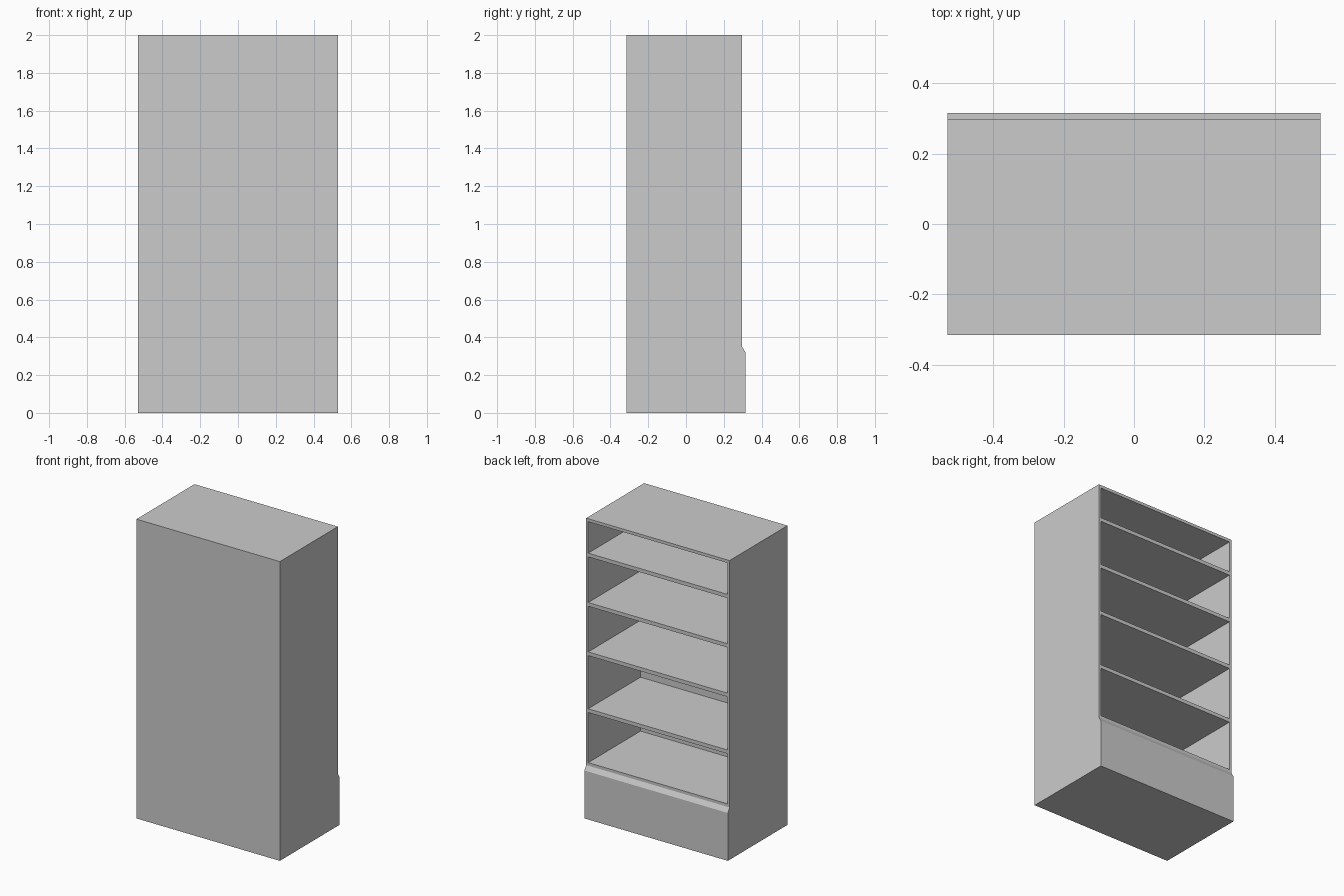
import bpy, bmesh
from mathutils import Vector

if "Cube" in bpy.data.objects:
    bpy.data.objects.remove(bpy.data.objects["Cube"])

W = 0.53            # half width
BACK, FRONT = -0.315, 0.297
SIDE = 0.015        # side panel thickness


def prism(name, profile, half_width):
    """Extrude a (y, z) profile along x."""
    bm = bmesh.new()
    face = bm.faces.new([bm.verts.new((-half_width, y, z)) for y, z in profile])
    ext = bmesh.ops.extrude_face_region(bm, geom=[face])
    moved = [v for v in ext["geom"] if isinstance(v, bmesh.types.BMVert)]
    bmesh.ops.translate(bm, verts=moved, vec=Vector((2 * half_width, 0, 0)))
    bmesh.ops.recalc_face_normals(bm, faces=bm.faces)
    mesh = bpy.data.meshes.new(name)
    bm.to_mesh(mesh)
    bm.free()
    obj = bpy.data.objects.new(name, mesh)
    bpy.context.collection.objects.link(obj)
    return obj


# Cabinet body with the wider plinth and its sloped ledge
cabinet = prism("shelf_cabinet", [
    (BACK, 0), (0.315, 0), (0.315, 0.32), (FRONT, 0.35), (FRONT, 2), (BACK, 2)], W)

# Shelf compartments, open towards +y
compartments = [(0.37, 0.705), (0.73, 1.085), (1.11, 1.415), (1.44, 1.745), (1.77, 1.98)]
cutters = []
for i, (z0, z1) in enumerate(compartments):
    cutter = prism(f"compartment_cutter_{i + 1}",
                   [(-0.255, z0), (0.5, z0), (0.5, z1), (-0.255, z1)], W - SIDE)
    cutter.hide_render = True
    mod = cabinet.modifiers.new(f"compartment_{i + 1}", 'BOOLEAN')
    mod.operation = 'DIFFERENCE'
    mod.solver = 'EXACT'
    mod.object = cutter
    cutters.append(cutter)

# Apply the cuts and drop the cutters
bpy.context.view_layer.update()
graph = bpy.context.evaluated_depsgraph_get()
result = bpy.data.meshes.new_from_object(cabinet.evaluated_get(graph))
cabinet.modifiers.clear()
cabinet.data = result
for cutter in cutters:
    bpy.data.objects.remove(cutter)
